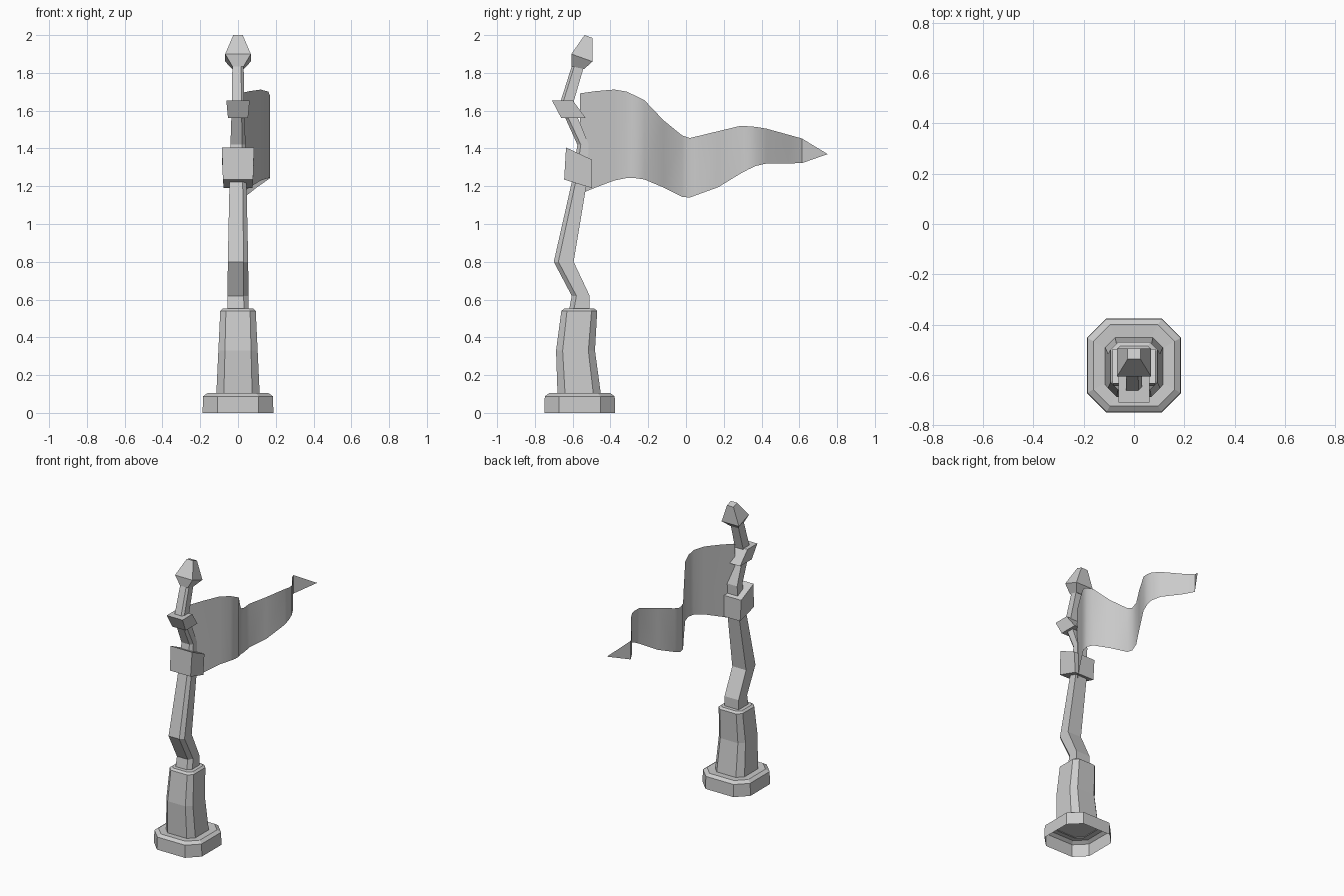
import bpy

if "Cube" in bpy.data.objects:
    bpy.data.objects.remove(bpy.data.objects["Cube"])

CY = -0.5625  # y of the stand's axis


def make(name, verts, faces, smooth=None):
    me = bpy.data.meshes.new(name)
    me.from_pydata(verts, [], faces)
    me.update()
    ob = bpy.data.objects.new(name, me)
    bpy.context.collection.objects.link(ob)
    if smooth:
        bpy.context.view_layer.objects.active = ob
        ob.select_set(True)
        bpy.ops.object.shade_smooth_by_angle(angle=smooth)
        ob.select_set(False)
    return ob


def loft(name, rings, bottom=True, top=True):
    """Skin a stack of equal-length rings (counter-clockwise, bottom to top)."""
    n = len(rings[0])
    verts = [v for r in rings for v in r]
    faces = [(k * n + i, k * n + (i + 1) % n, (k + 1) * n + (i + 1) % n, (k + 1) * n + i)
             for k in range(len(rings) - 1) for i in range(n)]
    if bottom:
        faces.append(tuple(reversed(range(n))))
    if top:
        faces.append(tuple(range(len(verts) - n, len(verts))))
    return make(name, verts, faces)


def octagon(y0, y1, h, c, z):
    """Rectangle with cut corners."""
    return [(-h + c, y0, z), (h - c, y0, z), (h, y0 + c, z), (h, y1 - c, z),
            (h - c, y1, z), (-h + c, y1, z), (-h, y1 - c, z), (-h, y0 + c, z)]


def quad(h, yf, zf, yb, zb, hb=None):
    """Tilted four-sided ring given by its front and back edges."""
    hb = hb or h
    return [(-h, yf, zf), (h, yf, zf), (hb, yb, zb), (-hb, yb, zb)]


# Plinth: hollow underneath
loft("plinth", [octagon(CY - r, CY + r, r, c, z) for r, c, z in
                ((0.1875, 0.078, 0), (0.185, 0.076, 0.088), (0.162, 0.066, 0.104), (0.10, 0.04, 0.10))],
     bottom=False)

# Lower column
loft("column", [octagon(y0, y1, h, c, z) for y0, y1, h, c, z in
                ((-0.68, -0.45, 0.115, 0.04, 0.095), (-0.688, -0.482, 0.104, 0.035, 0.33),
                 (-0.66, -0.47, 0.094, 0.03, 0.54), (-0.645, -0.485, 0.08, 0.025, 0.552))],
     bottom=False)


# Crooked post with one shaved corner
def post_ring(y0, y1, h, z):
    c = h * 0.45
    return [(-h, y0, z), (h - c, y0, z), (h, y0 + c, z), (h, y1, z), (-h, y1, z)]


loft("post", [post_ring(*r) for r in
              ((-0.62, -0.51, 0.056, 0.54), (-0.605, -0.51, 0.055, 0.62),
               (-0.70, -0.595, 0.054, 0.80), (-0.605, -0.525, 0.045, 1.22),
               (-0.575, -0.515, 0.040, 1.42), (-0.67, -0.60, 0.033, 1.63),
               (-0.605, -0.54, 0.030, 1.835))])

# Bands that hold the banner
loft("lower_band", [quad(0.08, -0.645, 1.235, -0.497, 1.19, 0.076),
                    quad(0.085, -0.635, 1.405, -0.497, 1.34, 0.085)])
loft("upper_band", [quad(0.053, -0.66, 1.56, -0.53, 1.56),
                    quad(0.062, -0.71, 1.655, -0.60, 1.655)])

# Finial
loft("finial", [quad(0.03, -0.605, 1.835, -0.54, 1.82),
                quad(0.068, -0.607, 1.90, -0.495, 1.86),
                quad(0.025, -0.537, 2.0, -0.495, 1.985)])


# Waving banner: plan curve plus upper and lower edge profiles
def interp(pts, t):
    for (a, va), (b, vb) in zip(pts, pts[1:]):
        if t <= b:
            return va + (vb - va) * max(0, t - a) / (b - a)
    return pts[-1][1]


plan = [(-0.56, 0.01), (-0.48, 0.06), (-0.38, 0.12), (-0.315, 0.16), (-0.27, 0.17), (-0.22, 0.16),
        (-0.12, 0.10), (-0.02, 0.037), (0.02, 0.032), (0.07, 0.04), (0.17, 0.10), (0.29, 0.163),
        (0.33, 0.168), (0.37, 0.163), (0.425, 0.135), (0.545, 0.042), (0.613, 0.004), (0.75, 0.095)]
upper = [(-0.57, 1.69), (-0.40, 1.715), (-0.31, 1.70), (-0.22, 1.655), (-0.12, 1.55), (-0.04, 1.475),
         (0.02, 1.455), (0.185, 1.495), (0.29, 1.52), (0.40, 1.512), (0.613, 1.453), (0.75, 1.37)]
lower = [(-0.56, 1.16), (-0.40, 1.225), (-0.33, 1.243), (-0.24, 1.243), (-0.15, 1.21), (-0.03, 1.145),
         (0.02, 1.14), (0.185, 1.20), (0.285, 1.265), (0.36, 1.305), (0.42, 1.32), (0.613, 1.322)]
verts = []
for y, x in plan[:-1]:
    verts += [(x, y, interp(lower, y)), (x, y, interp(upper, y))]
n = len(verts)
faces = [(i, i + 2, i + 3, i + 1) for i in range(0, n - 2, 2)]
verts.append((0.095, 0.75, 1.37))  # pointed tip
faces.append((n - 2, n, n - 1))
make("banner", verts, faces, smooth=0.75)
